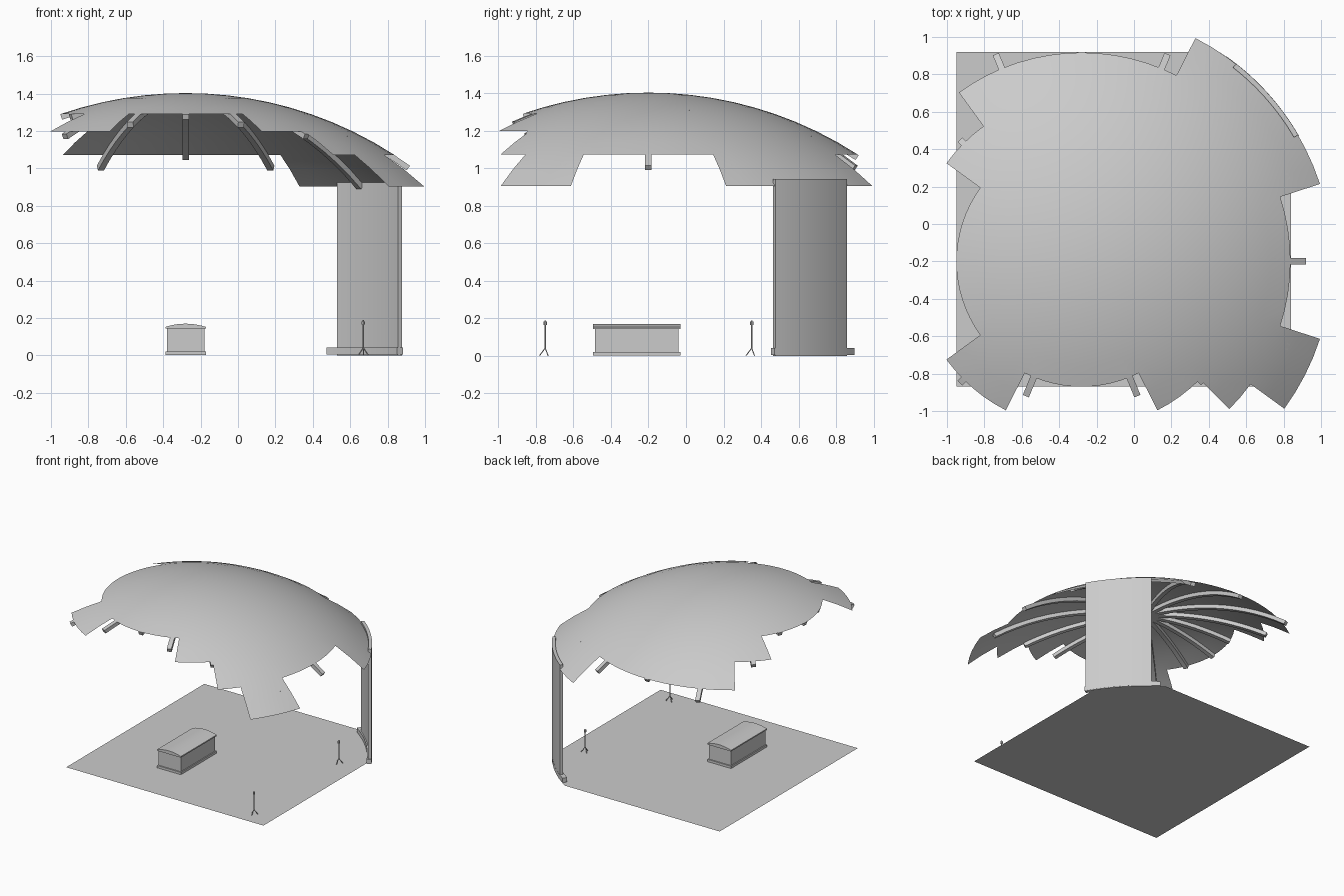
import bpy, bmesh
from math import sin, cos, radians, sqrt, pi
from mathutils import Vector

if "Cube" in bpy.data.objects:
    bpy.data.objects.remove(bpy.data.objects["Cube"])

CX, CY = -0.28, -0.20      # dome axis
APEX, R = 1.403, 2.05      # dome top and sphere radius


def drop(r):
    return APEX - R + sqrt(R * R - r * r)


def polar(r, deg, z):
    a = radians(deg)
    return Vector((CX + r * cos(a), CY + r * sin(a), z))


def make(name, verts, faces, smooth=None):
    me = bpy.data.meshes.new(name)
    me.from_pydata([tuple(v) for v in verts], [], faces)
    bm = bmesh.new()
    bm.from_mesh(me)
    bmesh.ops.recalc_face_normals(bm, faces=bm.faces)
    bm.to_mesh(me)
    bm.free()
    ob = bpy.data.objects.new(name, me)
    bpy.context.collection.objects.link(ob)
    if smooth:
        bpy.ops.object.select_all(action='DESELECT')
        bpy.context.view_layer.objects.active = ob
        ob.select_set(True)
        bpy.ops.object.shade_smooth_by_angle(angle=radians(smooth))
    return ob


def sweep(name, loops, smooth=None):
    """Skin a row of equal closed loops and cap both ends."""
    n = len(loops[0])
    verts = [v for lp in loops for v in lp]
    faces = [(i * n + j, i * n + (j + 1) % n, (i + 1) * n + (j + 1) % n, (i + 1) * n + j)
             for i in range(len(loops) - 1) for j in range(n)]
    faces += [tuple(range(n)), tuple(range(len(verts) - n, len(verts)))]
    return make(name, verts, faces, smooth)


def extrude_y(name, profile, y0, y1, smooth=None):
    return sweep(name, [[Vector((x, y, z)) for x, z in profile] for y in (y0, y1)], smooth)


def rod(name, a, b, rad, n=6):
    a, b = Vector(a), Vector(b)
    q = (b - a).to_track_quat('Z', 'Y')
    ring = [q @ Vector((rad * cos(2 * pi * i / n), rad * sin(2 * pi * i / n), 0)) for i in range(n)]
    return sweep(name, [[p + v for v in ring] for p in (a, b)])


def arc_wall(name, r0, r1, a0, a1, z0, z1, n=16):
    loops = []
    for i in range(n + 1):
        a = a0 + (a1 - a0) * i / n
        loops.append([polar(r0, a, z0), polar(r1, a, z0), polar(r1, a, z1), polar(r0, a, z1)])
    return sweep(name, loops, 30)


# Dome shell: sphere cap whose rim steps in and out by sector (end angle, ring count)
SECTORS = [(18, 10), (63, 12), (126, 10), (144, 8), (216, 6), (243, 8),
           (297, 6), (315, 8), (324, 10), (342, 12), (360, 10)]
STEP = 1.34 / 12
SEG = 80
verts = [(CX, CY, APEX)]
for k in range(1, 13):
    verts += [polar(k * STEP, i * 360 / SEG, drop(k * STEP)) for i in range(SEG)]
faces = []
for i in range(SEG):
    mid = (i + 0.5) * 360 / SEG
    rings = next(c for end, c in SECTORS if mid < end)
    j = (i + 1) % SEG
    faces.append((0, 1 + i, 1 + j))
    for k in range(rings - 1):
        a, b = 1 + k * SEG, 1 + (k + 1) * SEG
        faces.append((a + i, b + i, b + j, a + j))
dome = make("dome_shell", verts, faces, 60)
bm = bmesh.new()
bm.from_mesh(dome.data)
bmesh.ops.delete(bm, geom=[v for v in bm.verts if not v.link_faces], context='VERTS')
bm.to_mesh(dome.data)
bm.free()

# Sixteen curved ribs under the shell
LENGTHS = [1.20, 1.20, 1.33, 1.20, 1.12, 1.20, 0.92, 0.67,
           0.67, 0.67, 0.92, 0.78, 0.67, 0.78, 0.92, 1.20]
W, D = 0.0175, 0.03
for i, length in enumerate(LENGTHS):
    ang = i * 22.5
    a = radians(ang)
    side = Vector((-sin(a), cos(a), 0)) * W
    loops = []
    for k in range(15):
        r = 0.02 + (length - 0.02) * k / 14
        top = polar(r, ang, drop(r))
        inward = (Vector((CX, CY, APEX - R)) - top).normalized()
        top += inward * 0.001
        low = top + inward * D
        loops.append([top - side, top + side, low + side, low - side])
    sweep(f"rib_{i + 1}", loops, 30)

# Curved support wall and its footing
arc_wall("support_wall", 1.315, 1.341, 30.3, 52, 0, 0.942)
arc_wall("wall_footing", 1.305, 1.342, 30, 54.8, 0.005, 0.042)

# Floor: square with the corner at the wall rounded off
X0, X1, Y0, Y1, RF = -0.95, 0.84, -0.87, 0.92, 1.34
floor = [(X0, Y0, 0), (X1, Y0, 0)]
floor += [polar(RF, 33.3 + (56.7 - 33.3) * i / 12, 0) for i in range(13)]
floor.append((X0, Y1, 0))
make("floor", floor, [tuple(range(len(floor)))])

# Chest: plinth, body and arched lid
TX = -0.28


def block(name, hx, z0, z1, y0, y1):
    extrude_y(name, [(TX - hx, z0), (TX + hx, z0), (TX + hx, z1), (TX - hx, z1)], y0, y1)


block("chest_plinth", 0.108, 0.003, 0.022, -0.495, -0.03)
block("chest_body", 0.10, 0.022, 0.145, -0.485, -0.04)
lid = [(TX - 0.108, 0.143), (TX + 0.108, 0.143)]
lid += [(TX + 0.108 * t, 0.17 - 0.017 * t * t) for t in [1 - i / 5 for i in range(11)]]
extrude_y("chest_lid", lid, -0.495, -0.03, 30)

# Two slim tripod stands
for s, y in enumerate((-0.75, 0.35)):
    x = 0.67
    tag = f"stand_{s + 1}"
    rod(tag + "_pole", (x, y, 0.035), (x, y, 0.19), 0.004)
    rod(tag + "_head", (x, y, 0.165), (x, y, 0.183), 0.009, 8)
    for k in range(3):
        a = radians(30 + 120 * k)
        rod(f"{tag}_leg_{k + 1}", (x, y, 0.042),
            (x + 0.03 * cos(a), y + 0.03 * sin(a), 0.002), 0.003)
